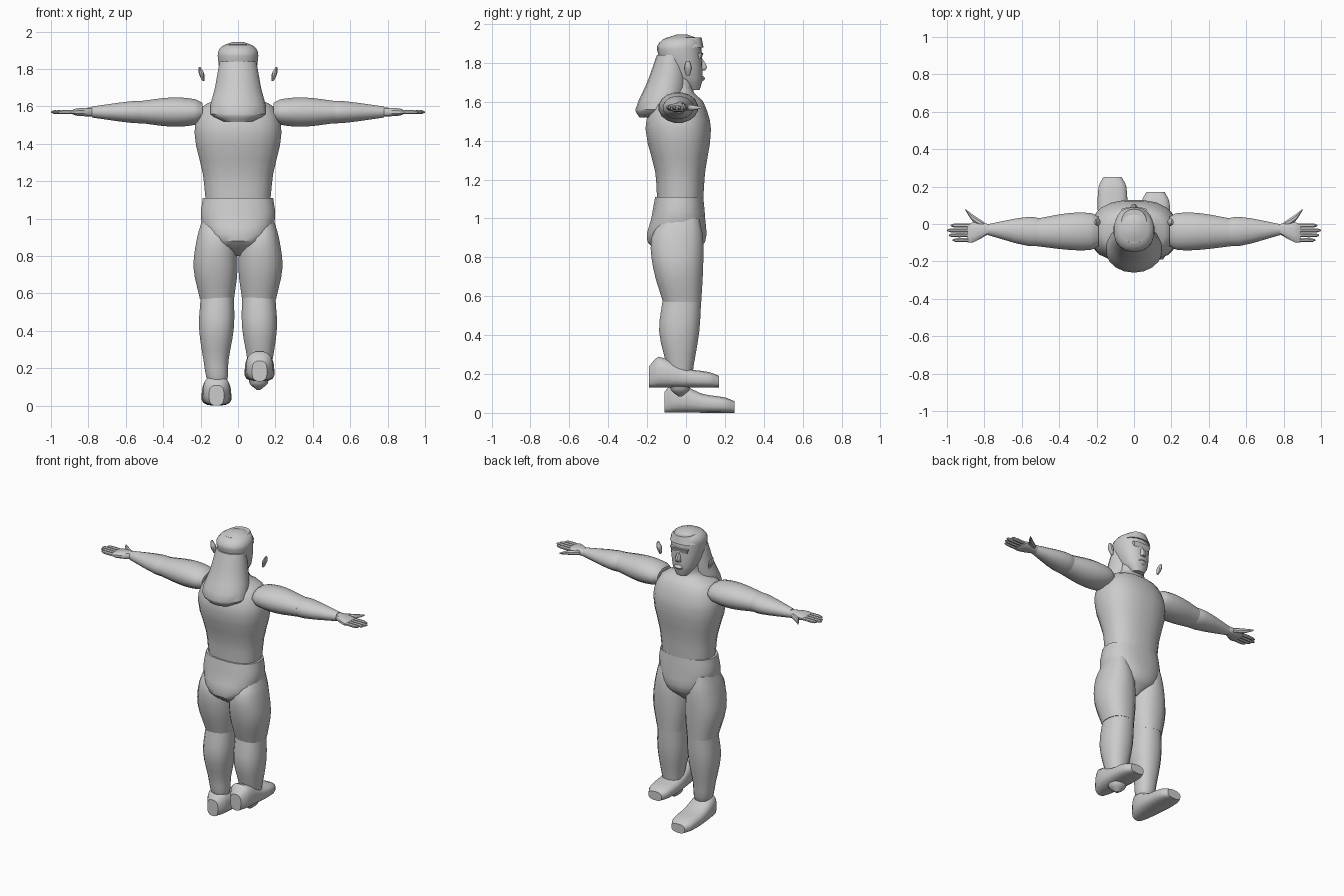
import bpy
import bmesh
import math
from mathutils import Vector

if "Cube" in bpy.data.objects:
    bpy.data.objects.remove(bpy.data.objects["Cube"], do_unlink=True)

# One plain clay colour for the whole figure
clay = bpy.data.materials.new("grey clay")
clay.use_nodes = True
clay_colour = (.6, .6, .6, 1)
clay.diffuse_color = clay_colour
clay.node_tree.nodes["Principled BSDF"].inputs["Base Color"].default_value = clay_colour

arm_height = 1.57
foot_centre = .115


def soften(value, power):
    """Superellipse coordinate: a power above two gives a boxier section."""
    return math.copysign(abs(value) ** (2 / power), value)


def smooth_rings(rings, steps):
    """Fill the gaps between key rings with cubic curves along the stations."""
    rings = [Vector(ring) for ring in rings]
    last = len(rings) - 1
    slopes = []
    for index in range(len(rings)):
        change = rings[min(index + 1, last)] - rings[max(index - 1, 0)]
        slopes.append(change / change[0])
    filled = []
    for index in range(last):
        start, end = rings[index], rings[index + 1]
        gap = end[0] - start[0]
        for step in range(steps):
            t = step / steps
            ease = t * t * (3 - 2 * t)
            leave = t * (1 - t) ** 2 * gap
            arrive = t * t * (t - 1) * gap
            filled.append(start.lerp(end, ease) + slopes[index] * leave + slopes[index + 1] * arrive)
    return filled + [rings[last]]


def loft(name, axis, rings, sides=16, power=2, steps=3, side=1, offset=(0, 0, 0)):
    """Skin rings given as (station, low u, high u, low v, high v).

    u and v are the remaining axes in x, y, z order; side mirrors in x.
    """
    bm = bmesh.new()
    loops = []
    for station, low_u, high_u, low_v, high_v in smooth_rings(rings, steps):
        loop = []
        for corner in range(sides):
            turn = math.tau * (corner + .5) / sides
            u = (low_u + high_u + (high_u - low_u) * soften(math.cos(turn), power)) / 2
            v = (low_v + high_v + (high_v - low_v) * soften(math.sin(turn), power)) / 2
            spot = [u, v]
            spot.insert("xyz".index(axis), station)
            spot = Vector(spot) + Vector(offset)
            spot.x *= side
            loop.append(bm.verts.new(spot))
        loops.append(loop)
    for lower, upper in zip(loops, loops[1:]):
        for corner in range(sides):
            following = (corner + 1) % sides
            bm.faces.new((lower[corner], lower[following], upper[following], upper[corner]))
    bm.faces.new(loops[0])
    bm.faces.new(loops[-1])
    bmesh.ops.recalc_face_normals(bm, faces=bm.faces)

    mesh = bpy.data.meshes.new(name)
    bm.to_mesh(mesh)
    bm.free()
    mesh.materials.append(clay)
    part = bpy.data.objects.new(name, mesh)
    bpy.context.scene.collection.objects.link(part)
    bpy.ops.object.select_all(action="DESELECT")
    part.select_set(True)
    bpy.context.view_layer.objects.active = part
    bpy.ops.object.shade_smooth_by_angle(angle=math.radians(35))


def body_part(name, profile, **options):
    """Upright symmetrical part from (height, half width, back, front)."""
    rings = [(z, -width, width, back, front) for z, width, back, front in profile]
    loft(name, "z", rings, **options)


def arm_part(name, profile, **options):
    """Level part along the arm from (reach, back, front, half thickness)."""
    rings = [(x, back, front, arm_height - thick, arm_height + thick)
             for x, back, front, thick in profile]
    loft(name, "x", rings, **options)


# Torso with sloping shoulders running up into the neck
body_part("torso", [
    (1.1, .175, -.15, .09),
    (1.24, .19, -.16, .1),
    (1.46, .235, -.21, .13),
    (1.6, .19, -.17, .09),
    (1.65, .1, -.12, .04),
    (1.72, .08, -.1, .04)], sides=20, power=2.4)

# Briefs tapering to the crotch
body_part("briefs", [
    (.8, .02, -.1, .02),
    (.88, .15, -.2, .1),
    (1, .2, -.18, .1),
    (1.11, .19, -.16, .09)], sides=20, power=2.4)

# Head, forehead fringe and face relief
body_part("head", [
    (1.66, .04, .01, .07),
    (1.72, .08, -.08, .085),
    (1.87, .11, -.15, .08),
    (1.92, .09, -.12, .07),
    (1.945, .03, -.05, .01)], sides=18, power=2.2)
body_part("fringe", [(1.88, .1, -.1, .09), (1.93, .07, -.1, .08)], sides=18, power=2.3)
body_part("nose", [(1.76, .02, .05, .1), (1.78, .02, .05, .11), (1.83, .01, .05, .08)], sides=8)
body_part("mouth", [(1.7, .03, .05, .08), (1.72, .03, .05, .1), (1.74, .03, .05, .08)], sides=8)
body_part("brow", [(1.82, .06, .05, .08), (1.85, .07, .05, .09)], sides=8, power=3)

# Long hair flaring over the upper back
body_part("long_hair", [
    (1.52, .08, -.24, -.13),
    (1.56, .15, -.26, -.03),
    (1.7, .125, -.2, .01),
    (1.84, .1, -.15, 0)], sides=18)

for label, side in (("left", 1), ("right", -1)):
    # Ear standing clear of the head, leaning out at the top
    loft(label + "_ear", "z", [
        (1.735, .18, .19, 0, .02),
        (1.775, .18, .21, -.01, .03),
        (1.81, .2, .21, 0, .02)], sides=10, side=side)

    # Upper arm and forearm meeting at the elbow
    arm_part(label + "_upper_arm", [
        (.19, -.12, .04, .05),
        (.23, -.14, .06, .07),
        (.35, -.14, .06, .08),
        (.52, -.12, .03, .06)], side=side)
    arm_part(label + "_forearm", [
        (.46, -.11, .02, .06),
        (.56, -.12, .04, .06),
        (.78, -.06, 0, .03)], side=side)

    # Palm, four fingers and a thumb
    arm_part(label + "_palm", [
        (.77, -.05, 0, .025),
        (.86, -.1, .01, .02),
        (.89, -.1, 0, .01)], sides=12, power=2.6, side=side)
    for finger, tip in enumerate((.97, .99, 1, .98)):
        centre = -.086 + .026 * finger
        profile = [(reach, centre - radius, centre + radius, radius)
                   for reach, radius in ((.87, .011), (tip - .02, .011), (tip, .004))]
        arm_part(f"{label}_finger_{finger + 1}", profile, sides=8, side=side)
    arm_part(label + "_thumb", [
        (.8, -.02, .01, .015),
        (.86, .01, .05, .015),
        (.9, .07, .08, .005)], sides=8, side=side)

    # Thigh ending in a hem over the knee
    loft(label + "_thigh", "z", [
        (.57, .02, .205, -.12, .08),
        (.74, 0, .24, -.17, .09),
        (.9, .02, .22, -.18, .09),
        (1, .08, .19, -.12, .07)], power=2.3, side=side)

    # Shin running down to a blunt point inside the foot
    loft(label + "_shin", "z", [
        (.085, .1, .12, -.04, -.02),
        (.12, .06, .16, -.08, .02),
        (.24, .05, .185, -.1, .04),
        (.42, .02, .21, -.14, .07),
        (.59, .02, .2, -.12, .08)], power=2.3, side=side)

    # Shoe with a high heel cup; the left one sits higher and further back
    shift = (0, 0, .13) if side > 0 else (0, .08, 0)
    shoe_rings = [(y, foot_centre - width, foot_centre + width, 0, height)
                  for y, width, height in ((-.19, .04, .11), (-.14, .07, .16),
                                           (0, .08, .1), (.12, .075, .08), (.17, .05, .06))]
    loft(label + "_shoe", "y", shoe_rings, power=2.8, side=side, offset=shift)
